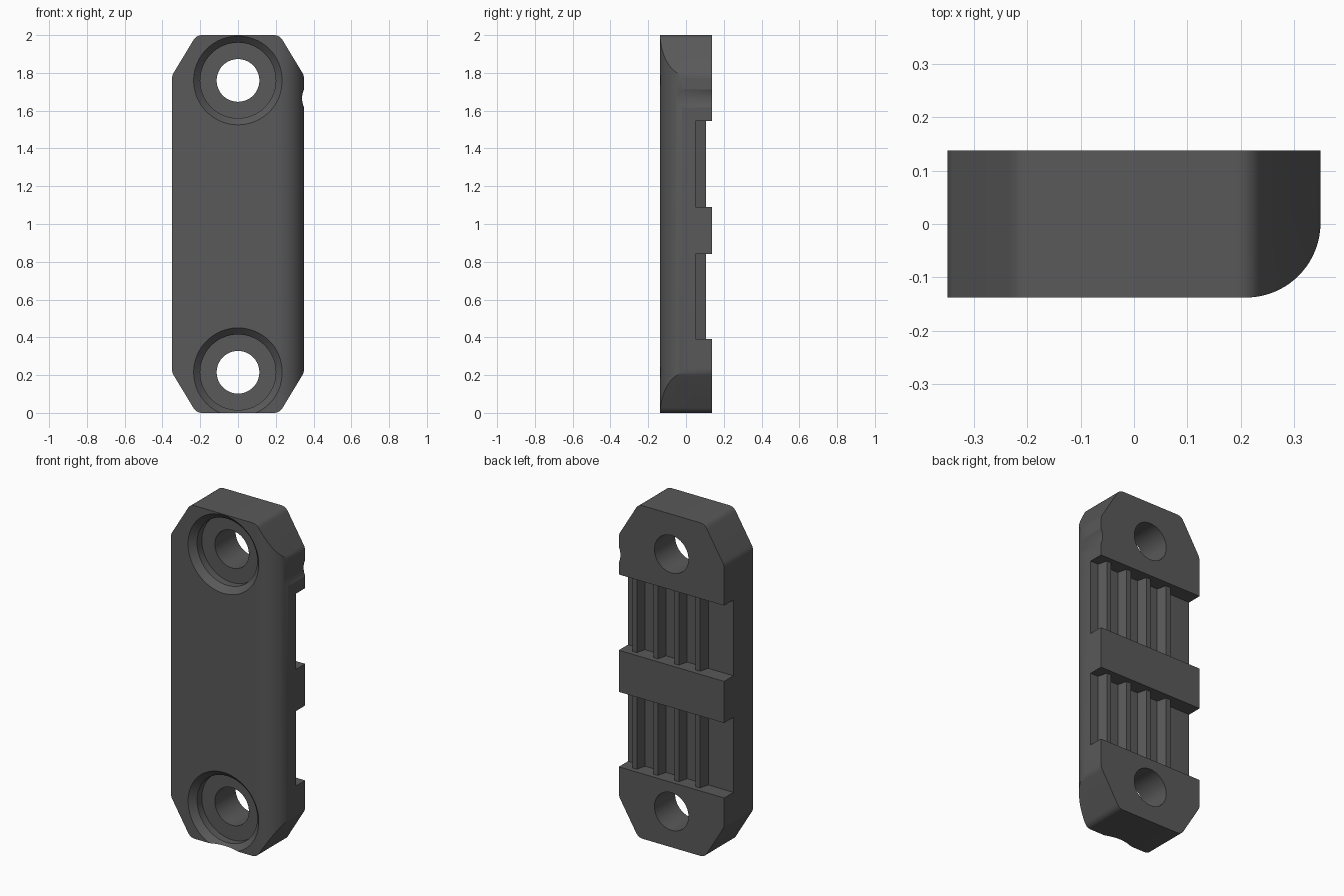
import bpy, bmesh, math
from mathutils import Vector

if "Cube" in bpy.data.objects:
    bpy.data.objects.remove(bpy.data.objects["Cube"])

mat = bpy.data.materials.new("dark grey")
mat.diffuse_color = (0.1, 0.1, 0.1, 1)
mat.use_nodes = True
mat.node_tree.nodes["Principled BSDF"].inputs["Base Color"].default_value = mat.diffuse_color


def fillet(corners, seg=6):
    """Round each (x, y, cut length) corner of a closed outline."""
    out = []
    n = len(corners)
    for i, (x, y, cut) in enumerate(corners):
        p = Vector((x, y))
        if cut == 0:
            out.append(p)
            continue
        a = p + (Vector(corners[i - 1][:2]) - p).normalized() * cut
        b = p + (Vector(corners[(i + 1) % n][:2]) - p).normalized() * cut
        for k in range(seg + 1):
            t = k / seg
            out.append(a * (1 - t) ** 2 + p * 2 * t * (1 - t) + b * t * t)
    return out


def loft(name, rings, helper=True):
    """Skin a capped solid through rings of equal point count."""
    bm = bmesh.new()
    loops = [[bm.verts.new(p) for p in r] for r in rings]
    for a, b in zip(loops, loops[1:]):
        for i in range(len(a)):
            j = (i + 1) % len(a)
            bm.faces.new((a[i], a[j], b[j], b[i]))
    bm.faces.new(loops[0])
    bm.faces.new(loops[-1])
    bmesh.ops.recalc_face_normals(bm, faces=bm.faces)
    me = bpy.data.meshes.new(name)
    bm.to_mesh(me)
    bm.free()
    me.materials.append(mat)
    ob = bpy.data.objects.new(name, me)
    bpy.context.collection.objects.link(ob)
    ob.hide_render = helper
    return ob


def turned(name, cx, cz, stations, n=64):
    """Round solid along y from (y, radius) stations."""
    return loft(name, [[(cx + r * math.cos(i * math.tau / n), y,
                         cz + r * math.sin(i * math.tau / n)) for i in range(n)]
                       for y, r in stations])


def along_z(name, outline, z0, z1):
    return loft(name, [[(x, y, z) for x, y in outline] for z in (z0, z1)])


# Plate with clipped, softened corners
outline = fillet([(-0.35, 0.215, 0.02), (-0.22, 0, 0.03), (0.22, 0, 0.03), (0.35, 0.215, 0.02),
                  (0.35, 1.785, 0.02), (0.22, 2, 0.03), (-0.22, 2, 0.03), (-0.35, 1.785, 0.02)])
plate = loft("mounting_plate", [[(x, y, z) for x, z in outline] for y in (-0.138, 0.138)], False)

# Round the front right long edge
arc = [(0.21 + 0.14 * math.sin(a), 0.002 - 0.14 * math.cos(a))
       for a in (math.pi / 2 * k / 20 for k in range(21))]
cuts = [("DIFFERENCE", along_z("edge_cutter", arc + [(0.5, 0.002), (0.5, -0.3), (0.21, -0.3)],
                               -0.1, 2.1))]

# Screw holes with chamfered counterbores
for z in (0.215, 1.76):
    cuts.append(("DIFFERENCE", turned("screw_hole_cutter", 0, z, [
        (-0.238, 0.335), (-0.103, 0.2), (-0.058, 0.2), (-0.058, 0.113), (0.3, 0.113)])))

# Shallow round notch in the right side
cuts.append(("DIFFERENCE", turned("side_notch_cutter", 0.449, 1.665, [(-0.3, 0.11), (0.3, 0.11)])))

# Ribbed recesses across the back
recess = [(0.5, 0.3), (0.5, 0.05)]
for k in range(4):
    x = 0.267 - 0.14 * k
    recess += [(x + 0.03, 0.05), (x + 0.015, 0.107), (x - 0.015, 0.107), (x - 0.03, 0.05)]
recess += [(-0.5, 0.05), (-0.5, 0.3)]
for z0, z1 in ((0.39, 0.84), (1.09, 1.545)):
    cuts.append(("DIFFERENCE", along_z("ribbed_recess_cutter", recess, z0, z1)))

for op, cutter in cuts:
    m = plate.modifiers.new(cutter.name, "BOOLEAN")
    m.operation, m.object, m.solver = op, cutter, "EXACT"

# Bake the cuts, remove the cutters, smooth the curved faces
bpy.context.view_layer.update()
baked = bpy.data.meshes.new_from_object(plate.evaluated_get(bpy.context.evaluated_depsgraph_get()))
plate.modifiers.clear()
plate.data = baked
for _, cutter in cuts:
    bpy.data.objects.remove(cutter)
bpy.context.view_layer.objects.active = plate
plate.select_set(True)
bpy.ops.object.shade_smooth_by_angle(angle=math.radians(25))
